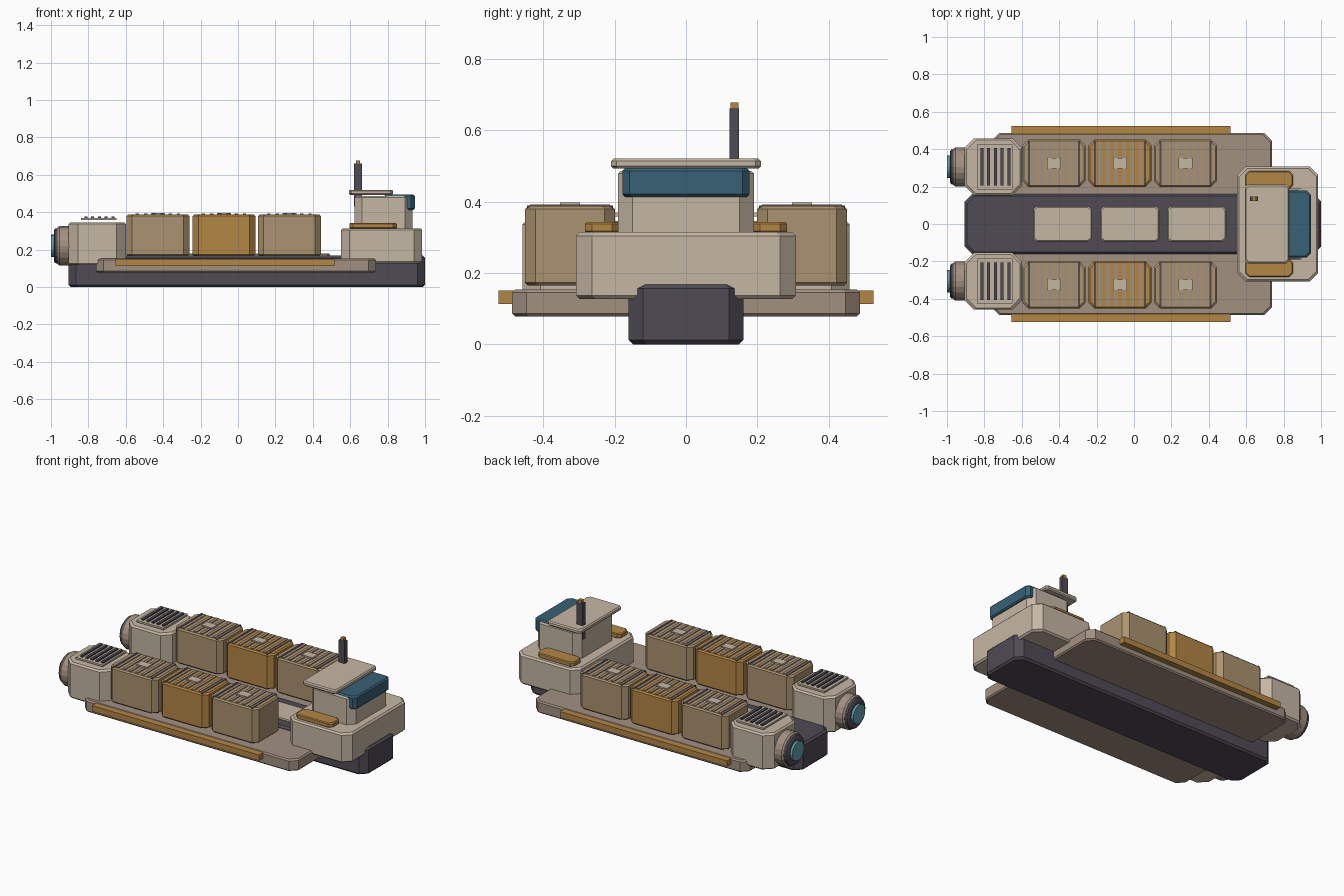
import bpy, math

if "Cube" in bpy.data.objects:
    bpy.data.objects.remove(bpy.data.objects["Cube"])

def material(name, rgb):
    m = bpy.data.materials.new(name)
    m.diffuse_color = (*rgb, 1)
    m.use_nodes = True
    m.node_tree.nodes["Principled BSDF"].inputs["Base Color"].default_value = m.diffuse_color
    return m

CREAM = material("cream", (0.56, 0.47, 0.37))
MAUVE = material("mauve", (0.36, 0.28, 0.22))
DARK = material("dark", (0.08, 0.07, 0.09))
TAN = material("tan", (0.41, 0.29, 0.16))
ORANGE = material("orange", (0.45, 0.24, 0.06))
BLUE = material("blue", (0.04, 0.12, 0.18))
GLOW = material("glow", (0.12, 0.36, 0.42))

def finish(name, verts, faces, mat):
    me = bpy.data.meshes.new(name)
    me.from_pydata(verts, [], faces)
    me.materials.append(mat)
    ob = bpy.data.objects.new(name, me)
    bpy.context.collection.objects.link(ob)
    return ob

def skin(rings):
    # closed surface through equal-length rings
    n = len(rings[0])
    verts = [p for r in rings for p in r]
    faces = [tuple(reversed(range(n))), tuple(range(len(verts) - n, len(verts)))]
    for k in range(len(rings) - 1):
        for i in range(n):
            j = (i + 1) % n
            faces.append((k*n + i, k*n + j, (k+1)*n + j, (k+1)*n + i))
    return verts, faces

def block(name, x, y, z, mat, corner=0.0, edge=0.0):
    # box with clipped vertical corners and bevelled top and bottom rims
    def ring(h, inset):
        x0, x1, y0, y1 = x[0]+inset, x[1]-inset, y[0]+inset, y[1]-inset
        c = corner
        if c == 0:
            return [(x0, y0, h), (x1, y0, h), (x1, y1, h), (x0, y1, h)]
        return [(x0+c, y0, h), (x1-c, y0, h), (x1, y0+c, h), (x1, y1-c, h),
                (x1-c, y1, h), (x0+c, y1, h), (x0, y1-c, h), (x0, y0+c, h)]
    if edge:
        rings = [ring(z[0], edge), ring(z[0]+edge, 0), ring(z[1]-edge, 0), ring(z[1], edge)]
    else:
        rings = [ring(z[0], 0), ring(z[1], 0)]
    return finish(name, *skin(rings), mat)

def lathe_x(name, profile, cy, cz, mat, n=20):
    # profile of (x, radius) turned around an axis along x
    rings = [[(px, cy + r*math.cos(2*math.pi*i/n), cz + r*math.sin(2*math.pi*i/n))
              for i in range(n)] for px, r in profile]
    return finish(name, *skin(rings), mat)

def span(c, w):
    return (c - w/2, c + w/2)

# hull
block("keel", (-0.905, 1.0), (-0.161, 0.161), (0, 0.168), DARK, 0.04, 0.012)
block("deck", (-0.76, 0.737), (-0.487, 0.487), (0.078, 0.153), MAUVE, 0.04, 0.008)
for i, cx in enumerate((-0.382, -0.022, 0.335)):
    block(f"deck_hatch_{i}", span(cx, 0.312), span(0, 0.185), (0.16, 0.178), CREAM, 0.015, 0.005)

# both sides
for s, side in ((1, "left"), (-1, "right")):
    block(f"rail_{side}", (-0.655, 0.515), span(s*0.503, 0.044), (0.113, 0.15), ORANGE)

    # cargo containers with ribbed lids
    for i, cx in enumerate((-0.428, -0.075, 0.275)):
        body = ORANGE if i == 1 else TAN
        tag = f"{side}_{i}"
        cy = s*0.325
        block(f"container_{tag}", span(cx, 0.335), span(cy, 0.252), (0.165, 0.387), body, 0.03, 0.008)
        for k in range(6):
            block(f"container_rib_{tag}_{k}", span(cx + (k - 2.5)*0.044, 0.018),
                  span(cy, 0.225), (0.38, 0.392), MAUVE)
        for k in (-1, 1):
            block(f"container_strap_{tag}_{k}", span(cx + k*0.134, 0.01),
                  span(cy, 0.24), (0.38, 0.389), DARK)
        block(f"container_plate_{tag}", span(cx, 0.075), span(cy, 0.055), (0.38, 0.397), CREAM)

    # engine pod
    ey = s*0.305
    block(f"engine_{side}", (-0.905, -0.6), span(ey, 0.306), (0.117, 0.346), CREAM, 0.05, 0.01)
    block(f"engine_grille_plate_{side}", (-0.84, -0.65), span(ey, 0.24), (0.358, 0.369), CREAM)
    for k in range(5):
        block(f"engine_slat_{side}_{k}", span(-0.813 + k*0.036, 0.016), span(ey, 0.2),
              (0.363, 0.378), DARK)

    # thruster nozzle
    lathe_x(f"nozzle_collar_{side}", [(-0.89, 0.105), (-0.955, 0.105), (-0.965, 0.097)][::-1], ey, 0.22, MAUVE)
    lathe_x(f"nozzle_ring_{side}", [(-0.985, 0.08), (-0.978, 0.092), (-0.95, 0.098)], ey, 0.22, DARK)
    lathe_x(f"nozzle_glow_{side}", [(-1.0, 0.06), (-0.97, 0.06)], ey, 0.22, GLOW)

    # cab side pads
    block(f"cab_pad_{side}", (0.595, 0.85), span(s*0.235, 0.096), (0.312, 0.342), ORANGE, 0.02, 0.005)

# cab
block("cab_base", (0.552, 0.985), (-0.308, 0.308), (0.127, 0.314), CREAM, 0.045, 0.01)
block("cab_tower", (0.623, 0.932), (-0.19, 0.19), (0.305, 0.486), CREAM, 0.04, 0.008)
block("windshield", (0.78, 0.945), (-0.178, 0.178), (0.413, 0.494), BLUE, 0.02, 0.008)
block("cab_roof", (0.593, 0.83), (-0.21, 0.21), (0.492, 0.52), CREAM, 0.015, 0.007)

# antenna
block("antenna_mast", (0.62, 0.662), (0.122, 0.148), (0.43, 0.66), DARK)
block("antenna_tip", (0.63, 0.653), (0.124, 0.147), (0.66, 0.677), ORANGE)
